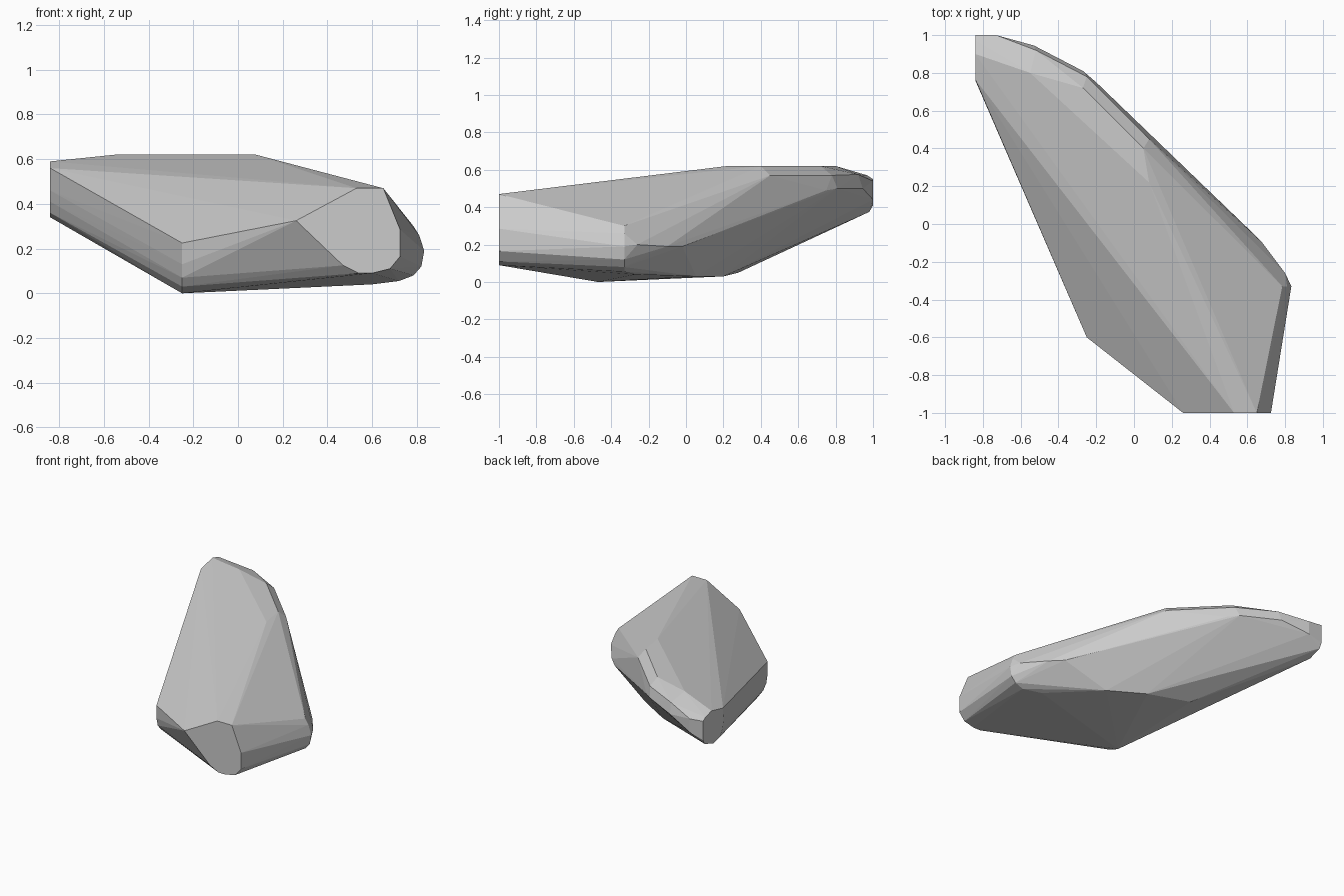
import bpy, bmesh, math

if "Cube" in bpy.data.objects:
    bpy.data.objects.remove(bpy.data.objects["Cube"])

# Faceted convex stone: sparse cross-sections wrapped in a convex hull

# flat front cut (x, z) at y = -1
front_cut = [(.26, .325), (.53, .47), (.65, .47), (.725, .285), (.725, .165),
             (.68, .11), (.60, .09), (.54, .09), (.47, .125)]
# flat left cut (y, z) at x = -0.84
left_cut = [(.90, .59), (.97, .57), (1, .55), (1, .41), (.98, .375), (.88, .34),
            (.80, .36), (.77, .41), (.76, .46), (.765, .56)]
# rounded left corner (y, z) at x = -0.25
corner = [(-.6, .225), (-.6, .13), (-.585, .07), (-.55, .03), (-.47, 0)]
# rounded right corner (x, z) at y = -0.33
nose = [(.785, .30), (.81, .26), (.833, .19), (.82, .12), (.785, .08), (.72, .055)]

points = [(x, -1, z) for x, z in front_cut]
points += [(-.84, y, z) for y, z in left_cut]
points += [(-.25, y, z) for y, z in corner]
points += [(x, -.33, z) for x, z in nose]

# top plateau
points += [(.08, .22, .62), (.05, .40, .62), (-.27, .72, .62), (-.55, .80, .62)]
# long curved flank: upper shoulder, then widest edge
points += [(.08, .45, .57), (-.25, .78, .57), (-.52, .92, .575),
           (-.73, 1, .54), (-.73, 1, .44), (-.53, .945, .50), (-.27, .81, .50),
           (-.20, .75, .49), (.60, -.02, .19), (.68, -.10, .19), (.80, -.26, .20)]
# underside rim
points += [(-.27, .28, .05), (.05, .20, .03), (.295, .055, .03), (.60, -.27, .04)]

bm = bmesh.new()
for p in points:
    bm.verts.new(p)
hull = bmesh.ops.convex_hull(bm, input=bm.verts[:])
loose = [v for v in bm.verts if not v.link_faces]
bmesh.ops.delete(bm, geom=loose, context='VERTS')
# merge the coplanar triangles into clean facets
bmesh.ops.dissolve_limit(bm, angle_limit=math.radians(.5), verts=bm.verts[:], edges=bm.edges[:])
bmesh.ops.recalc_face_normals(bm, faces=bm.faces[:])
mesh = bpy.data.meshes.new("stone")
bm.to_mesh(mesh)
bm.free()
stone = bpy.data.objects.new("stone", mesh)
bpy.context.collection.objects.link(stone)
